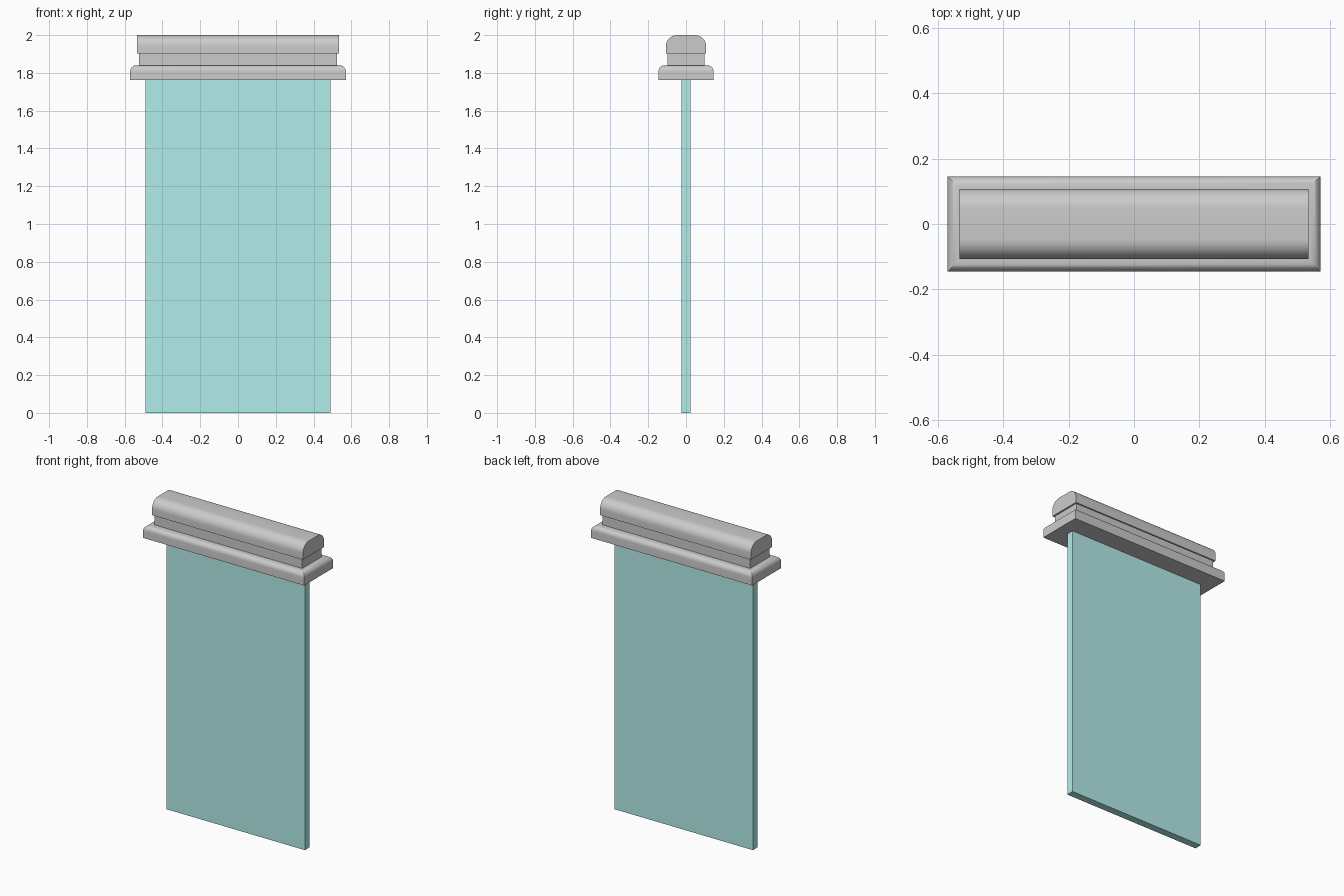
import bpy, bmesh

if "Cube" in bpy.data.objects:
    bpy.data.objects.remove(bpy.data.objects["Cube"])


def block(name, hx, hy, z0, z1, radius=0.0, round_ends=True, segments=8):
    """Box with half sizes hx, hy; optionally rounds its top edges."""
    bm = bmesh.new()
    bmesh.ops.create_cube(bm, size=2)
    for v in bm.verts:
        v.co = (v.co.x * hx, v.co.y * hy, z1 if v.co.z > 0 else z0)
    if radius:
        edges = []
        for e in bm.edges:
            a, b = e.verts
            on_top = min(a.co.z, b.co.z) > z1 - 1e-4
            along_x = abs(a.co.x - b.co.x) > 1e-4
            if on_top and (along_x or round_ends):
                edges.append(e)
        bmesh.ops.bevel(bm, geom=edges, offset=radius, offset_type='OFFSET',
                        segments=segments, profile=0.5, affect='EDGES')
    bmesh.ops.recalc_face_normals(bm, faces=bm.faces)
    mesh = bpy.data.meshes.new(name)
    bm.to_mesh(mesh)
    bm.free()
    obj = bpy.data.objects.new(name, mesh)
    bpy.context.collection.objects.link(obj)
    if radius:
        bpy.ops.object.select_all(action='DESELECT')
        obj.select_set(True)
        bpy.context.view_layer.objects.active = obj
        bpy.ops.object.shade_smooth_by_angle(angle=0.6)
    return obj


# Flat teal panel hanging below the rail
panel = block("panel", 0.49, 0.024, 0.0, 1.762)
teal = bpy.data.materials.new("teal")
teal.diffuse_color = (0.45, 0.85, 0.82, 1.0)
teal.use_nodes = True
teal.node_tree.nodes["Principled BSDF"].inputs["Base Color"].default_value = teal.diffuse_color
panel.data.materials.append(teal)

# Flange with all top edges rounded, mitred at the corners
block("flange", 0.571, 0.146, 1.762, 1.84, radius=0.032)

# Recessed neck between flange and cap
block("neck", 0.523, 0.098, 1.84, 1.902)

# Handle cap, rounded along its length only, with flat ends
block("cap", 0.534, 0.107, 1.902, 2.0, radius=0.06, round_ends=False, segments=10)
